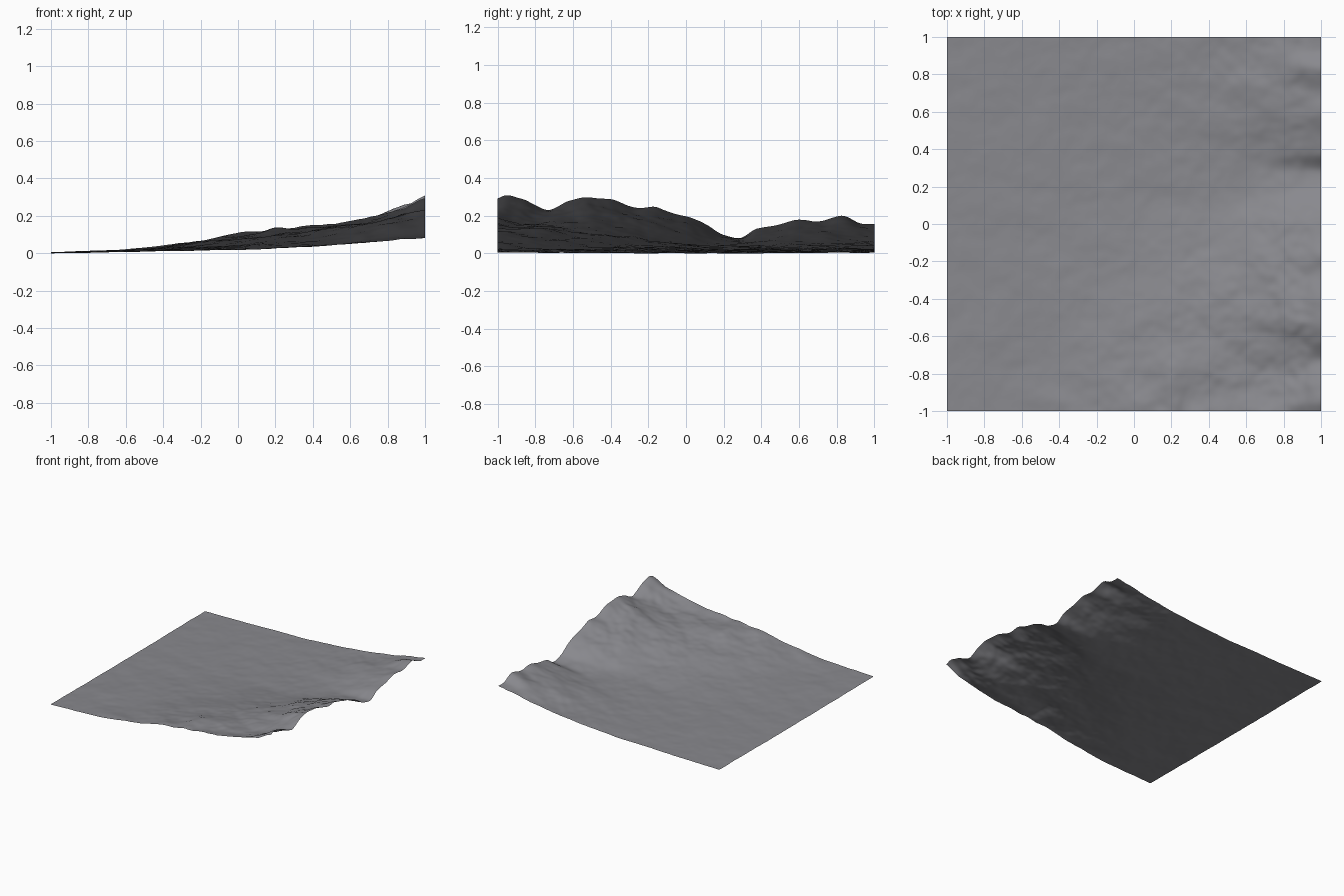
import bpy, bmesh, math
from mathutils import Vector, noise

if "Cube" in bpy.data.objects:
    bpy.data.objects.remove(bpy.data.objects["Cube"])

N = 150  # grid cells per side

# Cross-sections of the land: x position -> (y, height) points
SECTIONS = [
    (-1.0, [(-1, .008), (0, .004), (1, .008)]),
    (-0.5, [(-1, .030), (-.5, .022), (.2, .013), (1, .017)]),
    (0.0, [(-1, .112), (-.6, .075), (-.2, .042), (.25, .023), (1, .032)]),
    (0.35, [(-1, .142), (-.75, .132), (-.45, .110), (-.1, .065), (.2, .035),
            (.5, .045), (1, .057)]),
    (0.7, [(-1, .192), (-.78, .165), (-.5, .188), (-.2, .155), (0, .122),
           (.17, .072), (.28, .060), (.42, .080), (.75, .112), (1, .108)]),
    (1.0, [(-1, .295), (-.95, .315), (-.88, .295), (-.73, .235), (-.62, .285),
           (-.52, .305), (-.42, .296), (-.25, .243), (-.17, .25), (-.08, .22),
           (0, .2), (.1, .16), (.2, .102), (.28, .085), (.38, .138),
           (.5, .16), (.6, .18), (.7, .174), (.83, .2), (.94, .16), (1, .16)]),
]


def curve(points, t):
    """Monotone cubic interpolation through (t, value) points."""
    n = len(points)
    d = [(points[i + 1][1] - points[i][1]) / (points[i + 1][0] - points[i][0])
         for i in range(n - 1)]

    def slope(i):
        if i == 0 or i == n - 1:
            return d[min(i, n - 2)]
        a, b = d[i - 1], d[i]
        return 2 * a * b / (a + b) if a * b > 0 else 0.0

    i = 0
    while i < n - 2 and t > points[i + 1][0]:
        i += 1
    (t0, v0), (t1, v1) = points[i], points[i + 1]
    h = t1 - t0
    s = (t - t0) / h
    return ((2*s**3 - 3*s*s + 1) * v0 + (s**3 - 2*s*s + s) * h * slope(i)
            + (3*s*s - 2*s**3) * v1 + (s**3 - s*s) * h * slope(i + 1))


def height(x, y):
    # Bend the ridges a little away from the right-hand edge
    w = max(0.0, 1 - x) * 0.10
    yy = y + w * noise.noise(Vector((x * 3, y * 3, 4.0)))
    yy = max(-1.0, min(1.0, yy))
    z = curve([(sx, curve(pts, yy)) for sx, pts in SECTIONS], x)
    # Small spur on the front slope
    z += 0.022 * math.exp(-((x - .21) / .06) ** 2 - ((y + .88) / .13) ** 2)
    # Erosion detail, stronger on high ground and fading at the right edge
    amp = 0.0025 + 0.065 * z * (1.0 if x < 0.9 else max(0.25, (1 - x) * 10))
    d = noise.noise(Vector((x * 4 + y, y * 6, 1.0)))
    d += 0.6 * noise.noise(Vector((x * 9 - y * 4, y * 10 + x * 2, 7.0)))
    d += 0.3 * noise.noise(Vector((x * 20, y * 20, 3.0)))
    return max(0.0, z + amp * d)


# Terrain sheet
bm = bmesh.new()
bmesh.ops.create_grid(bm, x_segments=N, y_segments=N, size=1.0)
for v in bm.verts:
    v.co.z = height(v.co.x, v.co.y)
low = min(v.co.z for v in bm.verts)
for v in bm.verts:
    v.co.z -= low
for f in bm.faces:
    f.smooth = True
mesh = bpy.data.meshes.new("terrain")
bm.to_mesh(mesh)
bm.free()
terrain = bpy.data.objects.new("terrain", mesh)
bpy.context.collection.objects.link(terrain)

# Dark slate-grey rock colour
rock = bpy.data.materials.new("rock")
rock.diffuse_color = (0.25, 0.25, 0.27, 1.0)
rock.use_nodes = True
rock.node_tree.nodes["Principled BSDF"].inputs["Base Color"].default_value = rock.diffuse_color
mesh.materials.append(rock)
